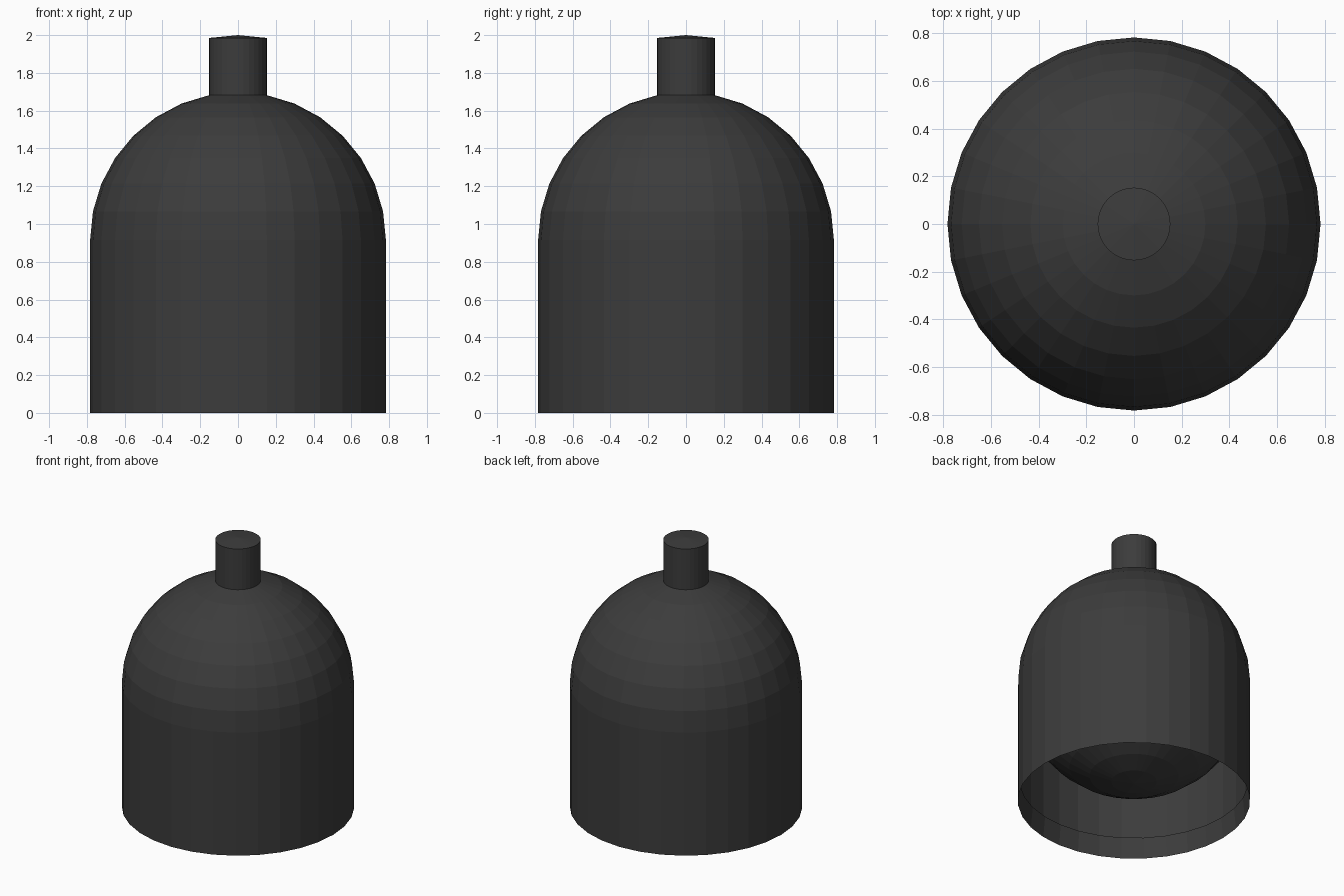
import bpy, bmesh
from math import sin, cos, pi, radians

if "Cube" in bpy.data.objects:
    bpy.data.objects.remove(bpy.data.objects["Cube"])

R = 0.783            # body radius
C = 0.914            # height of the dome's centre
SEG = 32
STEP = pi / 16       # ring spacing of the dome

mat = bpy.data.materials.new("dark_grey")
mat.diffuse_color = (0.045, 0.045, 0.045, 1)
mat.use_nodes = True
mat.node_tree.nodes["Principled BSDF"].inputs["Base Color"].default_value = mat.diffuse_color


def revolve(name, profile):
    """Spin (radius, z) points around z; radius 0 makes a pole."""
    bm = bmesh.new()
    rings = []
    for r, z in profile:
        n = SEG if r > 0 else 1
        rings.append([bm.verts.new((r * cos(2 * pi * i / SEG), r * sin(2 * pi * i / SEG), z))
                      for i in range(n)])
    for a, b in zip(rings, rings[1:]):
        for i in range(SEG):
            j = (i + 1) % SEG
            quad = [a[i % len(a)], a[j % len(a)], b[j % len(b)], b[i % len(b)]]
            bm.faces.new(list(dict.fromkeys(quad)))
    mesh = bpy.data.meshes.new(name)
    bm.to_mesh(mesh)
    bm.free()
    mesh.materials.append(mat)
    obj = bpy.data.objects.new(name, mesh)
    bpy.context.collection.objects.link(obj)
    return obj


def arc(k):
    return (R * cos(k * STEP), C + R * sin(k * STEP))


# Outer shell: inner lip, straight skirt, dome, then the raised neck with its shallow cap
neck_r, neck_base = arc(7)
lift = 2.0 - (C + R)
lip = (R * cos(STEP), R * sin(STEP))
revolve("shell", [lip, (R, 0)] + [arc(k) for k in range(8)]
        + [(neck_r, neck_base + lift), (0, 2.0)])

# Rounded underside hanging inside the open skirt
revolve("inner_bowl", [(0, C - R)] + [arc(k) for k in range(-7, 1)])
